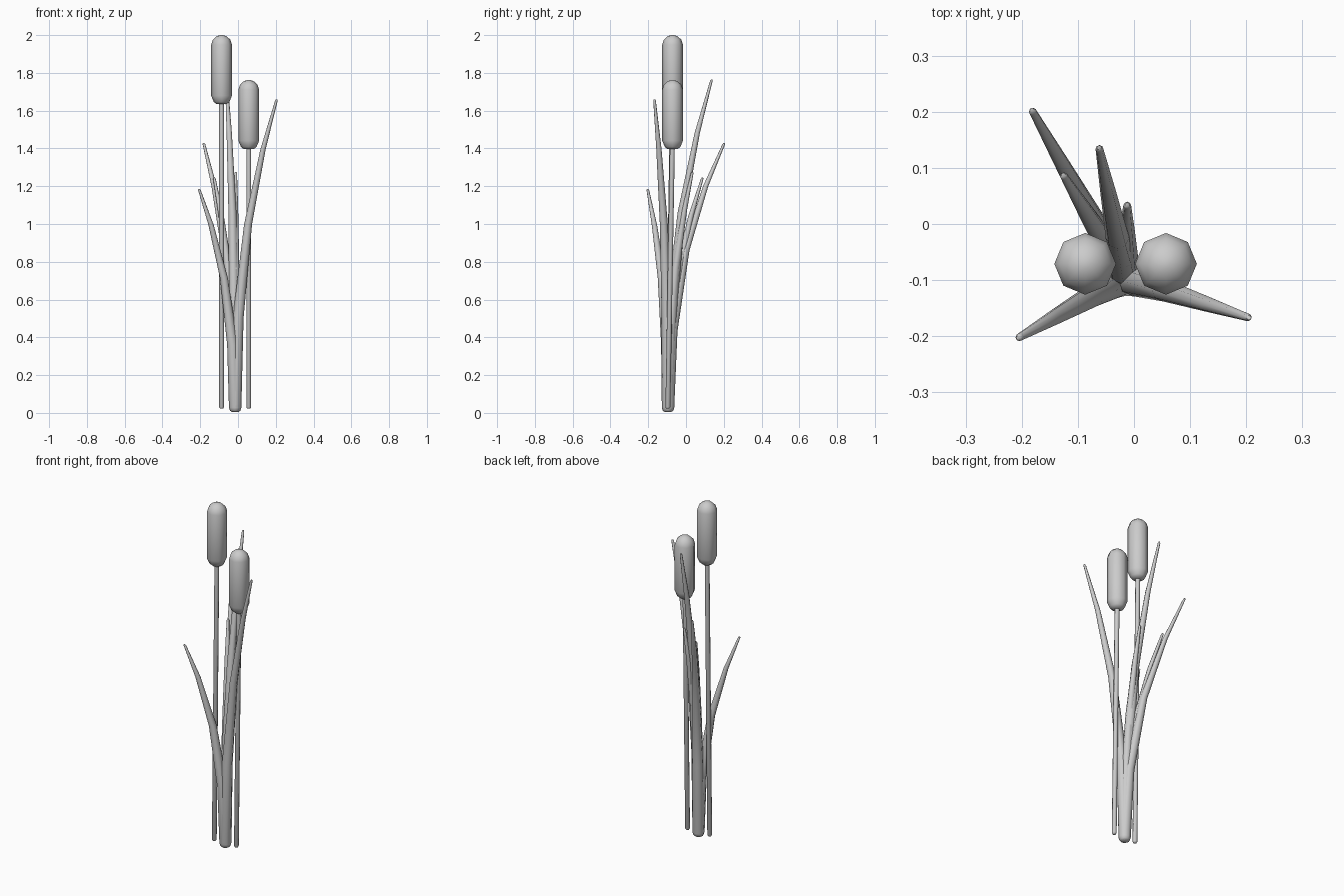
import bpy
import bmesh
import math
from mathutils import Vector

cube = bpy.data.objects.get("Cube")
if cube:
    bpy.data.objects.remove(cube, do_unlink=True)

SIDES = 8

grey = bpy.data.materials.new("plain_grey")
grey.use_nodes = True
grey.diffuse_color = (0.6, 0.6, 0.6, 1)
grey.node_tree.nodes["Principled BSDF"].inputs["Base Color"].default_value = (0.6, 0.6, 0.6, 1)


def tube(name, rings):
    """Skin level rings of (centre, radius) and close both ends."""
    bm = bmesh.new()
    loops = []
    for centre, radius in rings:
        loops.append([bm.verts.new(Vector(centre) + Vector((
            radius * math.cos(math.tau * i / SIDES),
            radius * math.sin(math.tau * i / SIDES), 0))) for i in range(SIDES)])
    for low, high in zip(loops, loops[1:]):
        for i in range(SIDES):
            j = (i + 1) % SIDES
            bm.faces.new((low[i], low[j], high[j], high[i]))
    bm.faces.new(loops[0][::-1])
    bm.faces.new(loops[-1])
    mesh = bpy.data.meshes.new(name)
    bm.to_mesh(mesh)
    bm.free()
    mesh.materials.append(grey)
    obj = bpy.data.objects.new(name, mesh)
    bpy.context.collection.objects.link(obj)
    bpy.ops.object.select_all(action='DESELECT')
    obj.select_set(True)
    bpy.context.view_layer.objects.active = obj
    bpy.ops.object.shade_smooth_by_angle(angle=math.radians(60))
    return obj


# Leaves: all share one bend, (height share, outward share, radius)
BEND = [(0, 0, 0.018), (0.006, 0, 0.028), (0.02, 0, 0.033), (0.3, 0.07, 0.029),
        (0.6, 0.31, 0.021), (0.84, 0.67, 0.014), (0.995, 0.99, 0.007), (1, 1, 0.004)]
ROOT = Vector((-0.015, -0.095, 0.005))
TIPS = {
    "leaf_front_left": (0.205, -0.167, 1.66),
    "leaf_front_right": (-0.206, -0.203, 1.185),
    "leaf_back_right": (-0.182, 0.203, 1.43),
    "leaf_back_tall": (-0.062, 0.136, 1.765),
    "leaf_back_short": (-0.126, 0.087, 1.245),
    "leaf_back_middle": (-0.012, 0.034, 1.275),
}
for name, tip in TIPS.items():
    reach = Vector(tip) - ROOT
    tube(name, [(ROOT + Vector((reach.x * out, reach.y * out, reach.z * up)), r)
                for up, out, r in BEND])

# Seed heads on slightly leaning stems
HEAD = [(0, 0.026), (0.012, 0.041), (0.045, 0.055), (0.315, 0.055),
        (0.342, 0.046), (0.36, 0.026), (0.366, 0.008)]
for side, x, base in (("right", -0.087, 1.634), ("left", 0.057, 1.396)):
    tube("seed_head_" + side, [((x, -0.071, base + z), r) for z, r in HEAD])
    tube("stem_" + side, [((x, -0.096, 0.022), 0.008), ((x, -0.096, 0.03), 0.013),
                          ((x, -0.072, base + 0.03), 0.013)])
